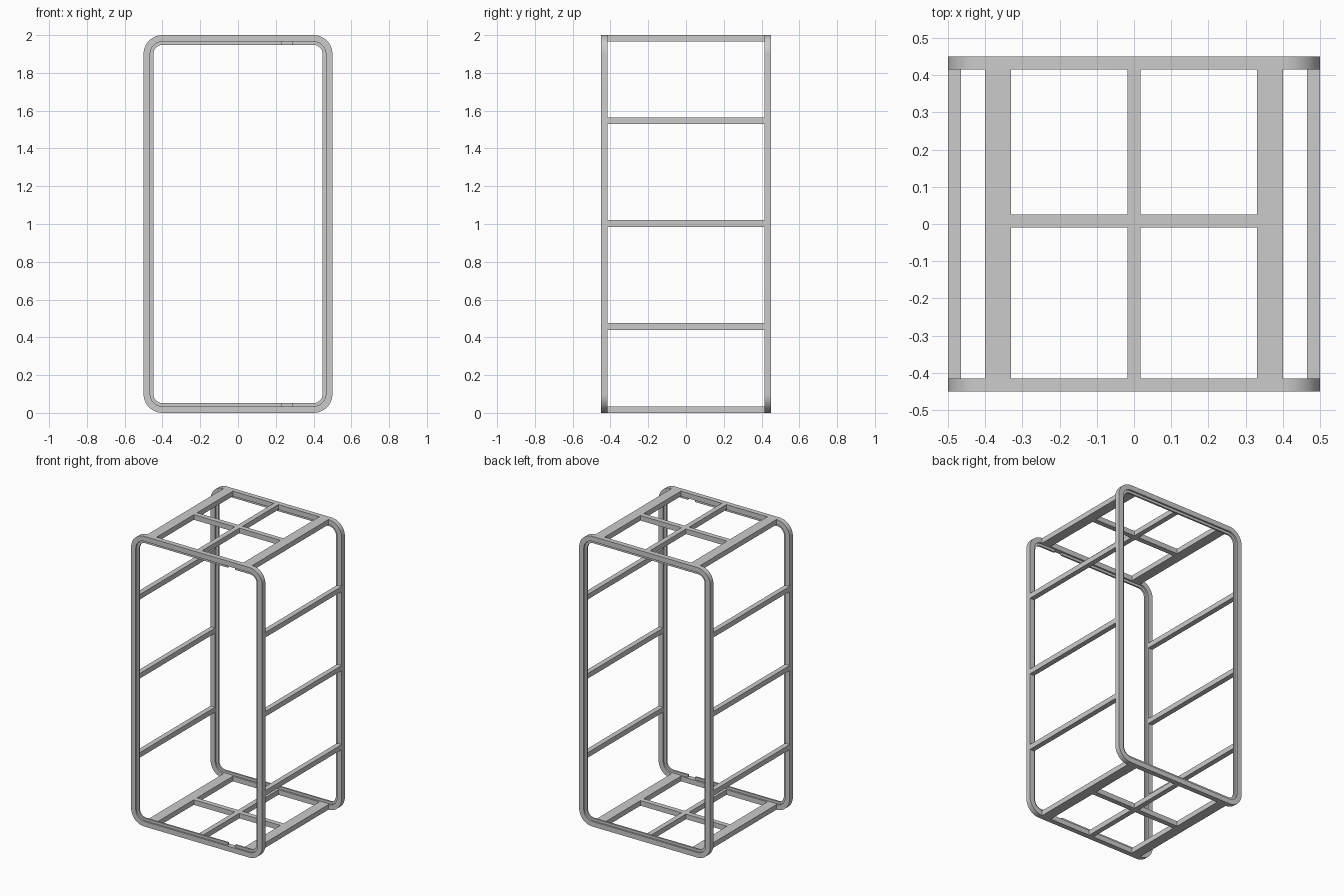
import bpy, bmesh
from math import sin, cos, pi

if "Cube" in bpy.data.objects:
    bpy.data.objects.remove(bpy.data.objects["Cube"])

T = 0.035          # tube thickness
D = 0.45           # half depth
W, H, R = 0.5, 2.0, 0.1


def finish(name, bm, smooth=False):
    bmesh.ops.recalc_face_normals(bm, faces=bm.faces)
    me = bpy.data.meshes.new(name)
    bm.to_mesh(me)
    bm.free()
    ob = bpy.data.objects.new(name, me)
    bpy.context.collection.objects.link(ob)
    if smooth:
        bpy.ops.object.select_all(action='DESELECT')
        ob.select_set(True)
        bpy.context.view_layer.objects.active = ob
        bpy.ops.object.shade_smooth_by_angle(angle=pi / 6)
    return ob


def box(name, x0, x1, y0, y1, z0, z1):
    bm = bmesh.new()
    bmesh.ops.create_cube(bm, size=1)
    for v in bm.verts:
        v.co = (x0 + (v.co.x + .5) * (x1 - x0),
                y0 + (v.co.y + .5) * (y1 - y0),
                z0 + (v.co.z + .5) * (z1 - z0))
    return finish(name, bm)


def outline(inset, seg=12):
    # rounded rectangle in x/z, inset from the outer edge
    pts, r = [], R - inset
    for i, (sx, sz) in enumerate(((1, 1), (-1, 1), (-1, -1), (1, -1))):
        for k in range(seg + 1):
            a = (i + k / seg) * pi / 2
            pts.append((sx * (W - R) + r * cos(a),
                        H / 2 + sz * (H / 2 - R) + r * sin(a)))
    return pts


def ring(name, inset0, inset1, y0, y1):
    # sweep a rectangular section round the outline
    bm = bmesh.new()
    loops = [[bm.verts.new((x, y, z)) for x, z in outline(i)]
             for i, y in ((inset0, y0), (inset0, y1), (inset1, y1), (inset1, y0))]
    n = len(loops[0])
    for a in range(4):
        p, q = loops[a], loops[(a + 1) % 4]
        for k in range(n):
            m = (k + 1) % n
            bm.faces.new((p[k], p[m], q[m], q[k]))
    return finish(name, bm, True)


# end frames, each with a thin inner lip
for side, s in (("front", -1), ("back", 1)):
    ya, yb = sorted((s * D, s * (D - T)))
    ring(side + "_frame", 0, T, ya, yb)
    mid = s * (D - T / 2)
    lip = ring(side + "_lip", T, 0.052, mid - 0.006, mid + 0.006)
    if side == "front":
        # small notches in the front lip, top and bottom
        cutter = box("notch_cutter", 0.23, 0.285, -0.46, -0.40, -0.1, 2.1)
        cutter.hide_render = True
        cutter.hide_set(True)
        mod = lip.modifiers.new("notch", 'BOOLEAN')
        mod.operation = 'DIFFERENCE'
        mod.solver = 'EXACT'
        mod.object = cutter

# side rails
Y = D - T
for i, z in enumerate((0.44, 0.985, 1.53)):
    for side, x in (("left", -W), ("right", W - T)):
        box(f"{side}_rail_{i + 1}", x, x + T, -Y, Y, z, z + T)

# top and bottom grids
for level, z in (("bottom", 0), ("top", H - T)):
    for side, x in (("left", -0.4), ("right", 0.33)):
        box(f"{level}_{side}_beam", x, x + 0.07, -Y, Y, z, z + T)
    h = T / 2
    box(f"{level}_centre_beam", -h, h, -Y, Y, z, z + T)
    for side, x0, x1 in (("left", -0.33, -h), ("right", h, 0.33)):
        box(f"{level}_{side}_crossbar", x0, x1, -0.01, 0.025, z, z + T)
